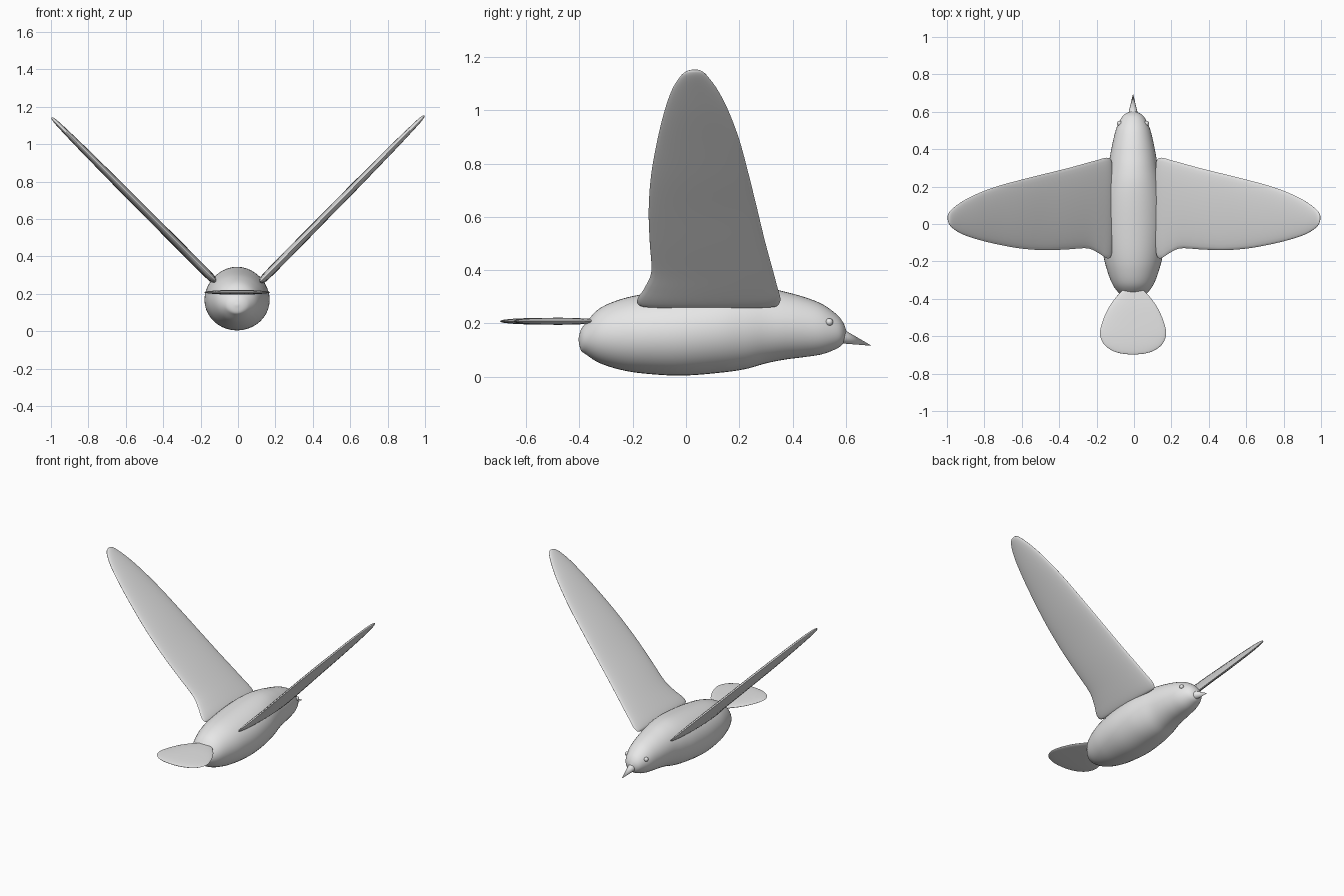
import bpy, bmesh, math
from mathutils import Vector

if "Cube" in bpy.data.objects:
    bpy.data.objects.remove(bpy.data.objects["Cube"])

grey = bpy.data.materials.new("plain_grey")
grey.diffuse_color = (0.8, 0.8, 0.8, 1)
grey.use_nodes = True
grey.node_tree.nodes["Principled BSDF"].inputs["Base Color"].default_value = grey.diffuse_color
CX = -0.005  # body centre line


def finish(obj, angle=60):
    obj.data.materials.clear()
    obj.data.materials.append(grey)
    bpy.ops.object.select_all(action='DESELECT')
    obj.select_set(True)
    bpy.context.view_layer.objects.active = obj
    bpy.ops.object.shade_smooth_by_angle(angle=math.radians(angle))


def smooth_stations(rows, steps):
    """Catmull-Rom interpolation through the cross-section stations."""
    rows = [Vector(r) for r in rows]
    pts = [rows[0]] + rows + [rows[-1]]
    out = []
    for i in range(1, len(pts) - 2):
        a, b, c, d = pts[i - 1:i + 3]
        for k in range(steps):
            t = k / steps
            out.append(0.5 * (2 * b + (c - a) * t + (2 * a - 5 * b + 4 * c - d) * t * t
                              + (3 * b - a - 3 * c + d) * t ** 3))
    return out + [rows[-1]]


def loft(name, rows, place, sides=32, steps=5):
    """Elliptical loft; rows are (along, low, high, half width)."""
    bm = bmesh.new()
    rings = []
    for along, lo, hi, half in smooth_stations(rows, steps):
        mid, rad = (lo + hi) / 2, (hi - lo) / 2
        rings.append([bm.verts.new(place(along, mid + rad * math.cos(a), half * math.sin(a)))
                      for a in (2 * math.pi * k / sides for k in range(sides))])
    for r, s in zip(rings, rings[1:]):
        for k in range(sides):
            n = (k + 1) % sides
            bm.faces.new((r[k], r[n], s[n], s[k]))
    bm.faces.new(rings[0][::-1])
    bm.faces.new(rings[-1])
    bmesh.ops.remove_doubles(bm, verts=bm.verts, dist=0.0003)
    bmesh.ops.recalc_face_normals(bm, faces=bm.faces)
    mesh = bpy.data.meshes.new(name)
    bm.to_mesh(mesh)
    bm.free()
    obj = bpy.data.objects.new(name, mesh)
    bpy.context.collection.objects.link(obj)
    finish(obj)
    return obj


# Body and head in one loft: y, underside z, top z, half width
body = [(-0.403, 0.135, 0.145, 0.006), (-0.395, 0.10, 0.175, 0.04), (-0.375, 0.083, 0.203, 0.07),
        (-0.326, 0.052, 0.255, 0.108), (-0.25, 0.027, 0.289, 0.138), (-0.16, 0.012, 0.31, 0.16),
        (-0.02, 0.004, 0.328, 0.174), (0.12, 0.014, 0.341, 0.169), (0.22, 0.028, 0.344, 0.152),
        (0.30, 0.050, 0.335, 0.134), (0.37, 0.064, 0.319, 0.122), (0.44, 0.073, 0.30, 0.108),
        (0.51, 0.084, 0.273, 0.09), (0.565, 0.105, 0.234, 0.064), (0.59, 0.125, 0.203, 0.04),
        (0.602, 0.16, 0.172, 0.006)]
loft("body", body, lambda y, z, x: (CX + x, y, z), sides=40)

# Raised wings: height, trailing y, leading y, half thickness
wing = [(0.254, -0.13, 0.31, 0.001), (0.258, -0.165, 0.338, 0.012), (0.268, -0.182, 0.35, 0.018),
        (0.29, -0.18, 0.354, 0.021), (0.33, -0.154, 0.343, 0.022), (0.39, -0.13, 0.327, 0.022),
        (0.50, -0.136, 0.297, 0.022), (0.62, -0.14, 0.268, 0.021), (0.75, -0.131, 0.236, 0.021),
        (0.88, -0.108, 0.201, 0.019), (0.99, -0.081, 0.16, 0.017), (1.07, -0.053, 0.119, 0.014),
        (1.12, -0.022, 0.082, 0.011), (1.14, 0.003, 0.06, 0.007), (1.146, 0.03, 0.04, 0.001)]
r = math.sqrt(0.5)
for name, side, top in (("right_wing", 1, 1.0), ("left_wing", -1, 0.988)):
    loft(name, wing, lambda z, y, n: (side * (0.117 + (z - 0.254) * 0.985 - n * r), y,
                                      0.26 + (z - 0.254) * top + n * r))

# Flat fan tail: y, left x, right x, half thickness
tail = [(y, -w, w, h) for y, w, h in (
    (-0.698, 0.01, 0.001), (-0.692, 0.065, 0.004), (-0.675, 0.115, 0.007), (-0.64, 0.158, 0.01),
    (-0.585, 0.177, 0.012), (-0.52, 0.163, 0.013), (-0.45, 0.132, 0.013), (-0.39, 0.09, 0.011),
    (-0.35, 0.05, 0.008), (-0.335, 0.006, 0.001))]
loft("tail", tail, lambda y, x, z: (CX + x, y, 0.208 + z))

# Beak, pointing forward and slightly down
base, tip = Vector((CX, 0.575, 0.154)), Vector((CX, 0.697, 0.116))
bpy.ops.mesh.primitive_cone_add(vertices=24, radius1=0.029, radius2=0, depth=(tip - base).length,
                                location=(base + tip) / 2,
                                rotation=(tip - base).to_track_quat('Z', 'Y').to_euler())
bpy.context.object.name = "beak"
finish(bpy.context.object)

# Eyes
for name, side in (("right_eye", 1), ("left_eye", -1)):
    bpy.ops.mesh.primitive_uv_sphere_add(segments=16, ring_count=10, radius=0.014,
                                         location=(CX + side * 0.072, 0.538, 0.205))
    bpy.context.object.name = name
    finish(bpy.context.object)
